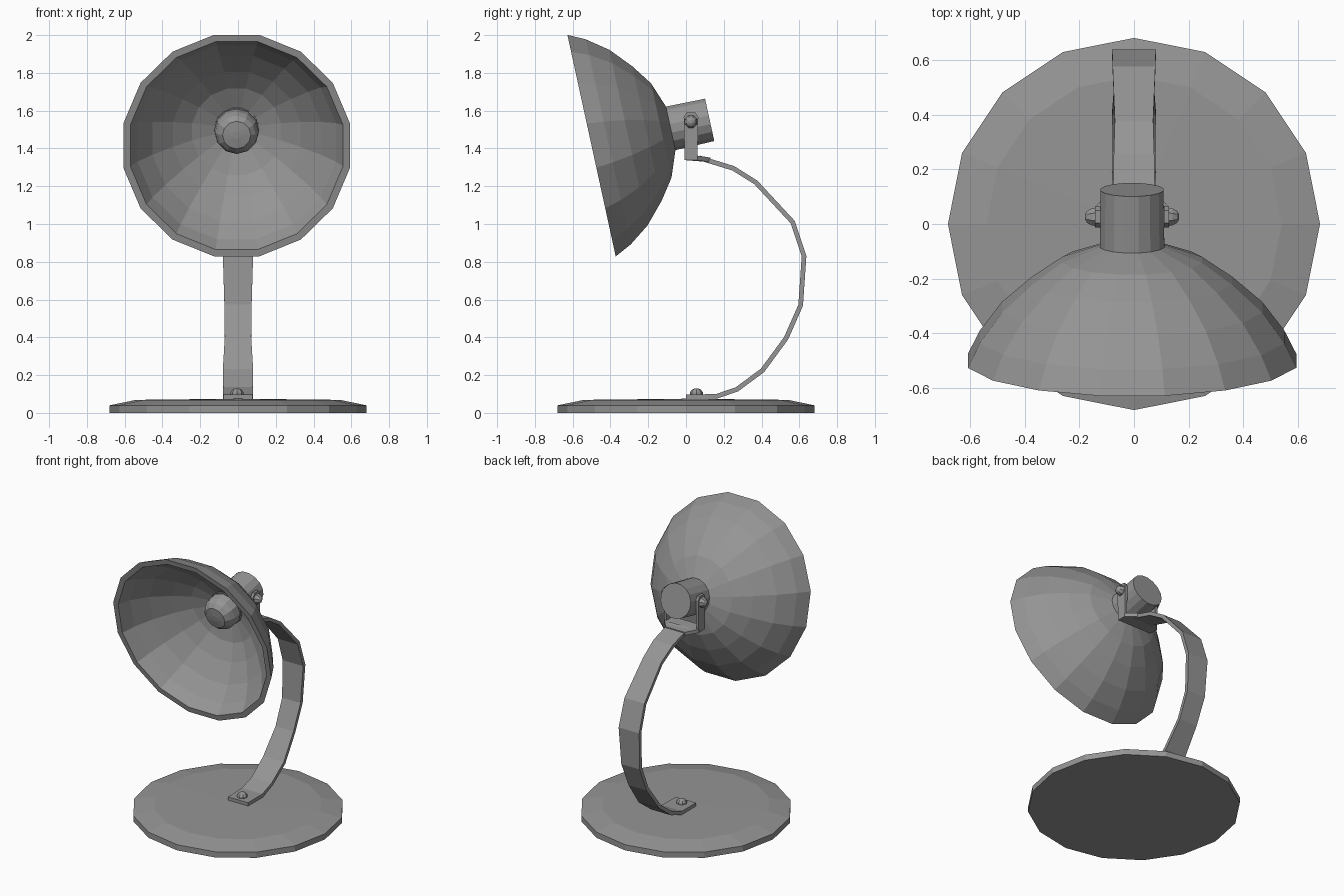
import bpy, bmesh
from math import sin, cos, pi, radians
from mathutils import Matrix, Vector

cube = bpy.data.objects.get("Cube")
if cube:
    bpy.data.objects.remove(cube, do_unlink=True)

GREY = (0.3, 0.3, 0.3, 1)
metal = bpy.data.materials.new("grey_metal")
metal.use_nodes = True
metal.diffuse_color = GREY
metal.node_tree.nodes["Principled BSDF"].inputs["Base Color"].default_value = GREY


def finish(name, bm, matrix=Matrix()):
    bmesh.ops.recalc_face_normals(bm, faces=bm.faces)
    mesh = bpy.data.meshes.new(name)
    bm.to_mesh(mesh)
    bm.free()
    mesh.materials.append(metal)
    obj = bpy.data.objects.new(name, mesh)
    obj.matrix_world = matrix
    bpy.context.collection.objects.link(obj)
    return obj


def lathe(name, profile, sides, matrix=Matrix(), phase=0.0):
    """Turn (radius, height) points about the local z axis, capping both ends."""
    bm = bmesh.new()
    rings = []
    for r, z in profile:
        angles = [2 * pi * (i + phase) / sides for i in range(sides)]
        rings.append([bm.verts.new((r * cos(a), r * sin(a), z)) for a in angles])
    for low, high in zip(rings, rings[1:]):
        for i in range(sides):
            j = (i + 1) % sides
            bm.faces.new((low[i], low[j], high[j], high[i]))
    bm.faces.new(rings[0])
    bm.faces.new(rings[-1])
    return finish(name, bm, matrix)


def prism(name, outline, x, thickness):
    """Extrude a (y, z) outline along x."""
    bm = bmesh.new()
    face = bm.faces.new([bm.verts.new((x, y, z)) for y, z in outline])
    out = bmesh.ops.extrude_face_region(bm, geom=[face])
    verts = [v for v in out["geom"] if isinstance(v, bmesh.types.BMVert)]
    bmesh.ops.translate(bm, verts=verts, vec=(thickness, 0, 0))
    return finish(name, bm)


def strip(name, path, thickness):
    """Sweep a flat bar along (y, z, half_width) points."""
    bm = bmesh.new()
    pts = [Vector((0, y, z)) for y, z, _ in path]
    rings = []
    for i, p in enumerate(pts):
        t = (pts[min(i + 1, len(pts) - 1)] - pts[max(i - 1, 0)]).normalized()
        n = Vector((0, -t.z, t.y)) * thickness / 2
        w = Vector((path[i][2], 0, 0))
        rings.append([bm.verts.new(q) for q in (p - w - n, p + w - n, p + w + n, p - w + n)])
    for a, b in zip(rings, rings[1:]):
        for i in range(4):
            j = (i + 1) % 4
            bm.faces.new((a[i], a[j], b[j], b[i]))
    bm.faces.new(rings[0])
    bm.faces.new(rings[-1])
    return finish(name, bm)


# Base disc with a shallow sloped top
lathe("base", [(0.68, 0), (0.68, 0.04), (0.54, 0.069), (0.01, 0.075)], 16)

# Curved arm, from the foot on the base up to the fork
strip("arm", [(0.0, 0.085, 0.078), (0.16, 0.087, 0.08), (0.27, 0.125, 0.078),
              (0.405, 0.225, 0.08), (0.53, 0.395, 0.07), (0.607, 0.57, 0.072),
              (0.625, 0.83, 0.08), (0.565, 1.01, 0.078), (0.37, 1.22, 0.07),
              (0.25, 1.295, 0.074), (0.07, 1.35, 0.075)], 0.025)

# Bolt holding the foot
DOME = [(0.034, 0), (0.034, 0.014), (0.024, 0.028), (0.01, 0.034)]
lathe("foot_bolt", DOME, 8, Matrix.Translation((-0.005, 0.055, 0.095)))

# Tilted head: local z runs backwards along the shade axis
HEAD_X = -0.007
head = Matrix.Translation((HEAD_X, -0.5, 1.415)) @ Matrix.Rotation(radians(-77.7), 4, 'X')

# Shade: outer shell, rim and inner shell
outer = [(0.117, 0.43), (0.26, 0.378), (0.372, 0.3), (0.485, 0.2), (0.567, 0.09), (0.612, 0)]
inner = [(0.574, 0.0), (0.535, 0.08), (0.455, 0.18), (0.345, 0.275), (0.24, 0.345), (0.1, 0.395)]
lathe("shade", outer + inner, 16, head, 0.5)
lathe("socket_cap", [(0.121, 0.38), (0.117, 0.64)], 16, head, 0.5)
lathe("bulb", [(0.1, 0.41), (0.119, 0.37), (0.115, 0.32), (0.1, 0.285), (0.075, 0.262),
               (0.02, 0.256)], 12, head)

# Fork: cross plate tapering to the arm, two cheek plates and their bolts
bm = bmesh.new()
plan = [(-0.135, -0.005), (0.135, -0.005), (0.135, 0.06), (0.075, 0.13), (-0.075, 0.13), (-0.135, 0.06)]
levels = [[bm.verts.new((x + HEAD_X, y, z - max(0, y - 0.06) * 0.15)) for x, y in plan]
          for z in (1.338, 1.362)]
for i in range(6):
    j = (i + 1) % 6
    bm.faces.new((levels[0][i], levels[0][j], levels[1][j], levels[1][i]))
for ring in levels:
    bm.faces.new(ring)
finish("fork_bridge", bm)

cheek = [(-0.007, 1.34), (0.06, 1.34), (0.065, 1.565), (0.05, 1.59), (0.003, 1.59), (-0.012, 1.565)]
for side, sign in (("left", 1), ("right", -1)):
    prism(side + "_fork_cheek", cheek, HEAD_X + sign * 0.116, sign * 0.019)
    turn = Matrix.Translation((HEAD_X + sign * 0.132, 0.026, 1.542)) @ Matrix.Rotation(sign * pi / 2, 4, 'Y')
    lathe(side + "_fork_bolt", [(0.036, 0), (0.034, 0.015), (0.024, 0.032), (0.01, 0.04)], 8, turn, 0.5)
